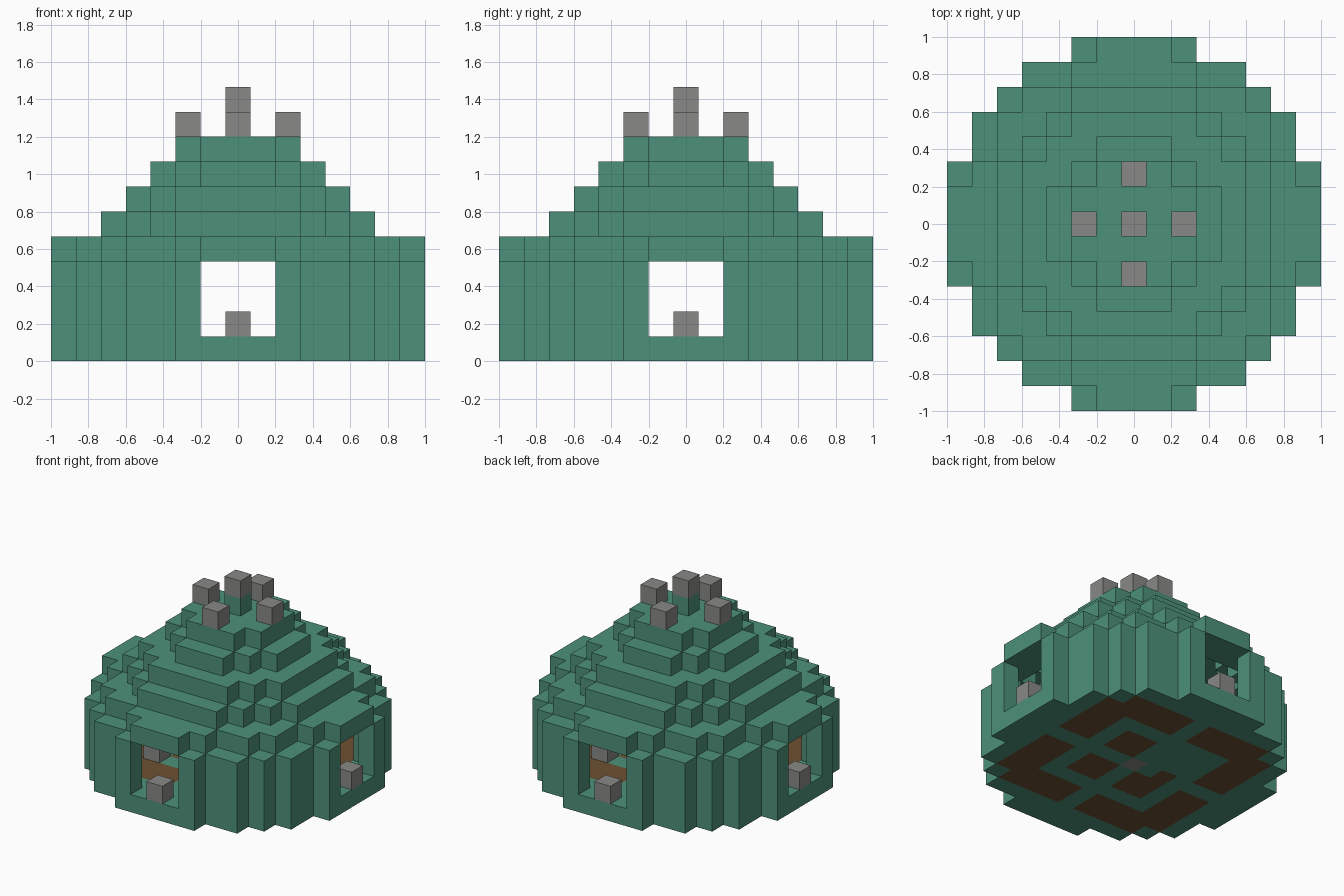
import bpy
import bmesh
from mathutils import Vector

if "Cube" in bpy.data.objects:
    bpy.data.objects.remove(bpy.data.objects["Cube"], do_unlink=True)

U = 2 / 15  # edge of one block


def material(name, color):
    mat = bpy.data.materials.new(name)
    mat.use_nodes = True
    mat.diffuse_color = (*color, 1)
    mat.node_tree.nodes["Principled BSDF"].inputs["Base Color"].default_value = (*color, 1)
    return mat


GREEN = material("sea green", (0.075, 0.285, 0.195))
GREY = material("stone grey", (0.25, 0.25, 0.24))
BROWN = material("dark wood brown", (0.155, 0.082, 0.032))

AXES = [Vector(v) for v in ((1, 0, 0), (-1, 0, 0), (0, 1, 0), (0, -1, 0), (0, 0, 1), (0, 0, -1))]


def blocks(name, cells, mat):
    """Join unit blocks into one mesh, keeping only the exposed faces."""
    cells = set(cells)
    bm = bmesh.new()
    for cell in sorted(cells):
        center = Vector(cell) + Vector((0, 0, 0.5))
        for n in AXES:
            if tuple(int(c) for c in Vector(cell) + n) in cells:
                continue
            s = Vector((n.y, n.z, n.x))
            t = n.cross(s)
            corners = (-s - t, s - t, s + t, t - s)
            bm.faces.new([bm.verts.new((center + (n + c) / 2) * U) for c in corners])
    bmesh.ops.remove_doubles(bm, verts=bm.verts, dist=U / 100)
    mesh = bpy.data.meshes.new(name)
    bm.to_mesh(mesh)
    bm.free()
    mesh.materials.append(mat)
    obj = bpy.data.objects.new(name, mesh)
    bpy.context.collection.objects.link(obj)
    return obj


def disc(radius):
    span = range(-7, 8)
    return {(x, y) for x in span for y in span if x * x + y * y < radius * radius}


def at(plan, *levels):
    return {(x, y, z) for x, y in plan for z in levels}


# Floor with inlaid wooden panels and a stone in the middle
inner = disc(6.5)
panels = {(x, y) for x, y in inner
          if min(abs(x), abs(y)) >= 1 and max(abs(x), abs(y)) in (4, 5)}
panels |= {(x, y) for x, y in inner
           if abs(x) in (1, 2) and abs(y) in (1, 2) and not (x < 0 < y)}
panels.add((-2, 0))
middle = {(0, 0)}
blocks("floor", at(disc(7.5) - panels - middle, 0), GREEN)
blocks("floor_panels", at(panels, 0), BROWN)
blocks("floor_center_stone", at(middle, 0), GREY)

# Round wall with a doorway on each side
doors = {(x, y) for x, y in disc(7.5)
         if max(abs(x), abs(y)) == 7 and min(abs(x), abs(y)) <= 1}
blocks("wall", at(disc(7.5) - inner - doors, 1, 2, 3), GREEN)

# Stepped hollow roof; the lowest tier also carries the door lintels
for tier in range(5):
    radius = 6.5 - tier
    plan = disc(radius)
    if tier < 4:
        plan -= disc(radius - 1)
    if tier == 0:
        plan |= doors
    blocks(f"roof_tier_{tier + 1}", at(plan, 4 + tier), GREEN)

# Finial and the stones around it
blocks("finial_base", at(middle, 9), GREEN)
blocks("finial_stone", at(middle, 10), GREY)


def around(dist):
    return {(dist, 0), (-dist, 0), (0, dist), (0, -dist)}


blocks("roof_stones", at(around(2), 9), GREY)
blocks("doorway_stones", at(around(7), 1), GREY)
blocks("inner_stones", at({(x, y) for x in (-3, 3) for y in (-3, 3)}, 1), GREY)
